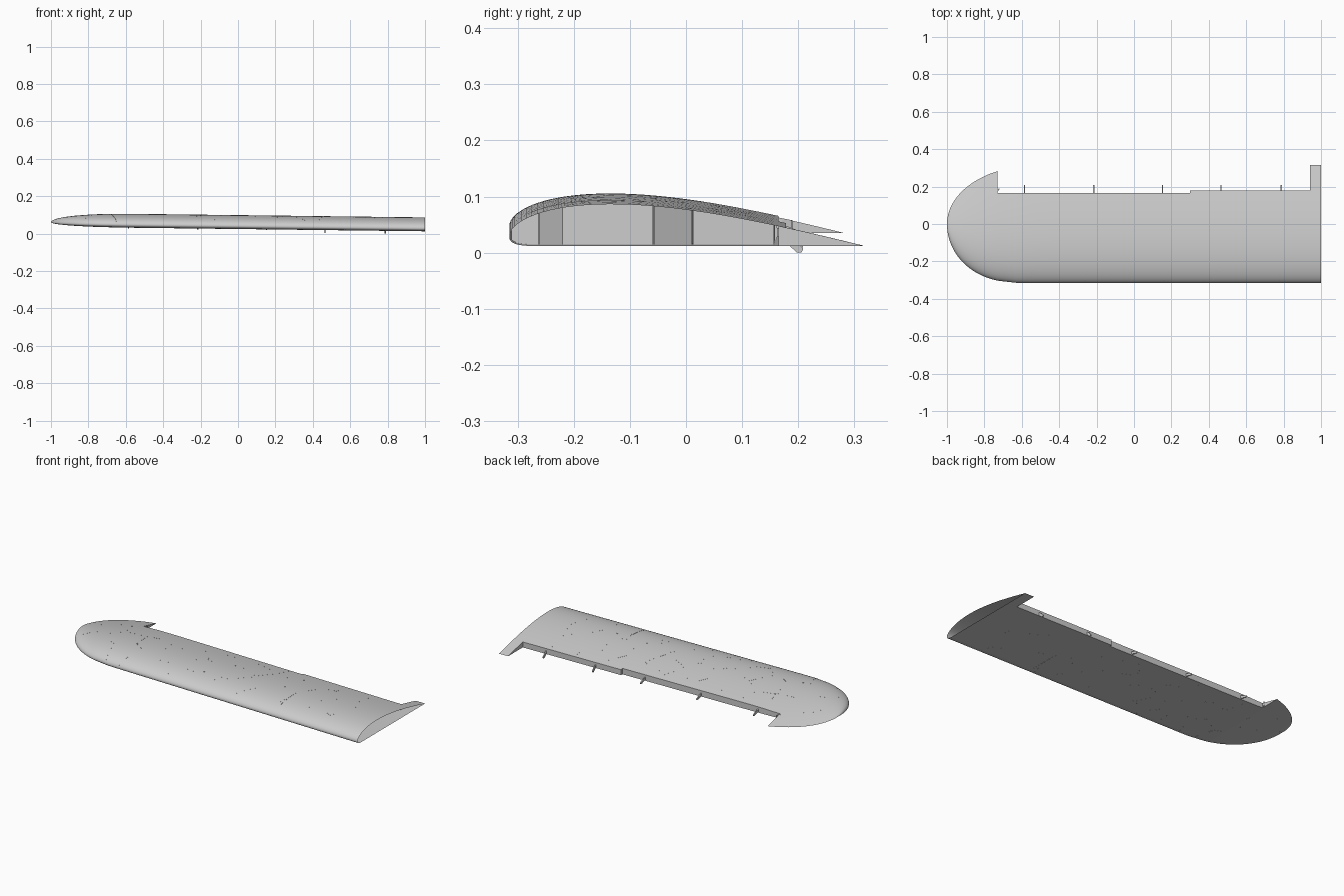
import bpy, bmesh, math
from mathutils import Vector

if "Cube" in bpy.data.objects:
    bpy.data.objects.remove(bpy.data.objects["Cube"])

# ---------- wing shape functions ----------
def le(x):
    u = min(1, max(0, (-x - 0.6) / 0.4))
    return -0.315 * math.sqrt(1 - u ** 2.3)

def te(x):
    u = min(1, max(0, (-x - 0.5) / 0.5))
    return 0.315 * math.sqrt(1 - u ** 2.1)

def scale(x):
    return (te(x) - le(x)) / 0.63

def base(x):
    return 0.012 + 0.0122 * (1 - x) + 0.024 * (1 - scale(x))

def frac(x, y):
    return (y - le(x)) / max(1e-6, te(x) - le(x))

def upper(x, c):
    s = math.sqrt(min(1, max(0, c)))
    return base(x) + scale(x) * (1 - s * s) * (0.016 + s * (0.147 + 0.08 * s - 0.088 * s * s))

def lower(x, c):
    s = math.sqrt(min(1, max(0, c)))
    return base(x) + scale(x) * 0.016 * max(0, 1 - s / 0.25) ** 2

def finish(bm, name, smooth=False):
    bmesh.ops.remove_doubles(bm, verts=bm.verts[:], dist=1e-5)
    bmesh.ops.recalc_face_normals(bm, faces=bm.faces[:])
    me = bpy.data.meshes.new(name)
    bm.to_mesh(me)
    bm.free()
    ob = bpy.data.objects.new(name, me)
    bpy.context.collection.objects.link(ob)
    if smooth:
        bpy.context.view_layer.objects.active = ob
        ob.select_set(True)
        bpy.ops.object.shade_smooth_by_angle(angle=math.radians(30))
        ob.select_set(False)
    return ob

# ---------- wing skin: tip, aileron bay, flap bay, root strip ----------
X_TIP, X_STEP, X_ROOT = -0.73, 0.3, 0.94
CUT_A, CUT_F = 0.165, 0.178
N = 28

def section(x, kind):
    xc = max(x, X_TIP)
    ca, cf = frac(xc, CUT_A), frac(xc, CUT_F)
    cs = [ca * (i / N) ** 2 for i in range(N + 1)]
    if kind != "aileron":
        cs.append(cf)
    if kind == "full":
        cs += [cf + (1 - cf) * i / 5 for i in range(1, 6)]
    ys = [le(x) + c * (te(x) - le(x)) for c in cs]
    return ([(x, y, upper(x, c)) for y, c in zip(ys, cs)],
            [(x, y, lower(x, c)) for y, c in zip(ys, cs)])

def span(a, b, n, p=1):
    return [a + (b - a) * (i / n) ** p for i in range(n + 1)]

bm = bmesh.new()

def face(*pts):
    pts = [p for i, p in enumerate(pts) if (Vector(p) - Vector(pts[i - 1])).length > 1e-6]
    if len(pts) > 2:
        bm.faces.new([bm.verts.new(p) for p in pts])

bays = [(span(-1, X_TIP, 18, 2), "full"), (span(X_TIP, X_STEP, 10), "aileron"),
        (span(X_STEP, X_ROOT, 6), "flap"), (span(X_ROOT, 1, 1), "full")]
for xs, kind in bays:
    secs = [section(x, kind) for x in xs]
    for (ua, la), (ub, lb) in zip(secs, secs[1:]):
        for i in range(len(ua) - 1):
            face(ua[i], ua[i + 1], ub[i + 1], ub[i])
            face(la[i], lb[i], lb[i + 1], la[i + 1])
        if kind != "full":            # rear spar
            face(ua[-1], la[-1], lb[-1], ub[-1])
for x, kind in ((X_TIP, "full"), (X_STEP, "flap"), (X_ROOT, "full")):   # notch ends
    u, l = section(x, kind)
    for i in range(N, len(u) - 1):
        face(u[i], u[i + 1], l[i + 1], l[i])
finish(bm, "wing_skin", smooth=True)

# ---------- cellular inner walls ----------
seeds = [(-.94, .1), (-.93, -.08), (-.82, .17), (-.82, .02), (-.84, -.17), (-.70, .09),
         (-.68, -.08), (-.74, -.25), (-.60, -.21), (-.54, .13), (-.50, -.05), (-.47, -.25),
         (-.40, .08), (-.38, -.13), (-.33, -.26), (-.27, -.01), (-.25, -.19), (-.22, .13),
         (-.19, -.27), (-.13, -.13), (-.10, .03), (-.07, -.24), (-.03, .15), (.05, -.09),
         (.06, -.27), (.11, .04), (.16, -.19), (.14, .15), (.27, -.04), (.26, -.27),
         (.31, .13), (.37, -.18), (.43, .03), (.53, -.22), (.52, .14), (.58, -.03),
         (.66, -.27), (.68, .12), (.71, -.12), (.90, -.29), (.86, -.17), (.92, 0), (.86, .13)]
P = [Vector(s) for s in seeds]

def cell_edges():
    for i in range(len(P)):
        for j in range(i):
            if min(P[i].x, P[j].x) > 0.8:
                continue
            m, d = (P[i] + P[j]) / 2, P[j] - P[i]
            t = Vector((-d.y, d.x)).normalized()
            lo, hi = -0.6, 0.6
            for k in range(len(P)):
                if k in (i, j):
                    continue
                e = P[k] - P[i]
                a, b = t.dot(e), ((P[k] + P[i]) / 2 - m).dot(e)
                if a > 1e-9:
                    hi = min(hi, b / a)
                elif a < -1e-9:
                    lo = max(lo, b / a)
                elif b < 0:
                    hi = lo
            if hi - lo > 0.004:
                yield m + t * lo, m + t * hi

def inside(p):
    if not -0.985 < p.x < 0.95 or not le(p.x) + 0.004 < p.y < te(p.x) - 0.02:
        return False
    return p.x < X_TIP + 0.01 and p.y < te(p.x) - 0.05 or p.y < CUT_A - 0.002

def wall(bm, a, b, width, poke):
    n = max(2, int((b - a).length / 0.008))
    d = (b - a).normalized()
    off = Vector((-d.y, d.x)) * width / 2
    prev = None
    for i in range(n + 1):
        p = a.lerp(b, i / n)
        if not inside(p):
            prev = None
            continue
        ring = []
        for q, f, s in ((p - off, lower, -1), (p + off, lower, -1), (p + off, upper, 1), (p - off, upper, 1)):
            ring.append(bm.verts.new((q.x, q.y, f(q.x, frac(q.x, q.y)) + s * poke)))
        if prev:
            for k in range(4):
                bm.faces.new((prev[k], prev[k - 1], ring[k - 1], ring[k]))
        prev = ring

bm = bmesh.new()
for a, b in cell_edges():
    wall(bm, a, b, 0.004, 0.0001)
finish(bm, "cell_walls")

# straight rib that shows through both skins
bm = bmesh.new()
wall(bm, Vector((0.456, -0.275)), Vector((0.456, -0.11)), 0.006, 0.0008)
finish(bm, "straight_rib")

# ---------- hinge tabs on the rear spar ----------
def tab(name, x, y0, drop):
    z = base(x)
    prof = [(y0 - 0.003, z + 0.006), (0.198, z - drop), (0.206, z - drop),
            (0.209, z - drop + 0.007), (0.19, z + 0.012), (y0 - 0.003, z + 0.022)]
    bm = bmesh.new()
    f = bm.faces.new([bm.verts.new((x - 0.003, y, h)) for y, h in prof])
    r = bmesh.ops.extrude_face_region(bm, geom=[f])
    bmesh.ops.translate(bm, vec=(0.006, 0, 0), verts=[v for v in r["geom"] if isinstance(v, bmesh.types.BMVert)])
    finish(bm, name)

for i, x in enumerate((-0.585, -0.215, 0.152)):
    tab(f"aileron_hinge_{i + 1}", x, CUT_A, 0.004)
for i, x in enumerate((0.465, 0.787)):
    tab(f"flap_hinge_{i + 1}", x, CUT_F, 0.0146)
